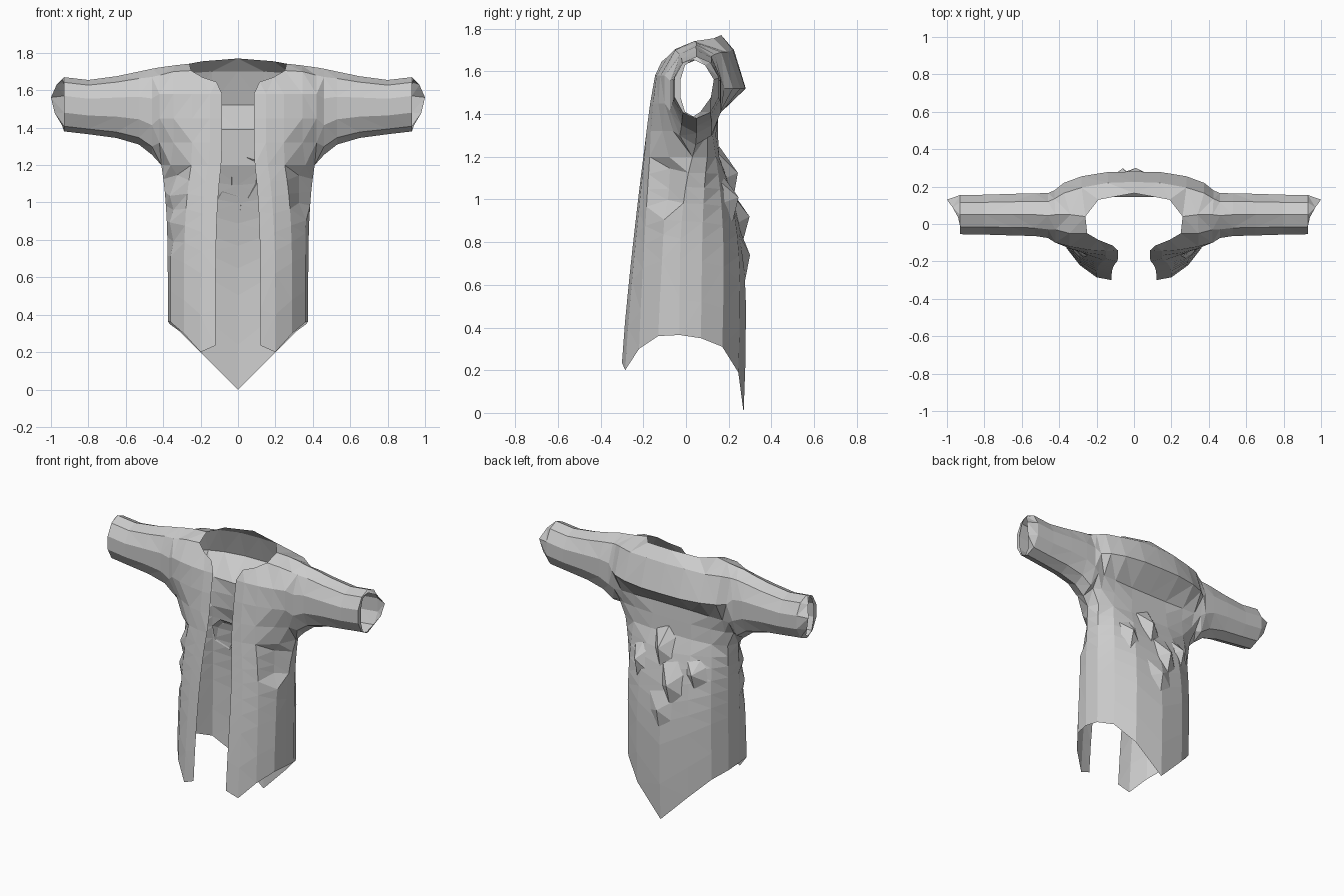
import bpy, bmesh, math, random

if "Cube" in bpy.data.objects:
    bpy.data.objects.remove(bpy.data.objects["Cube"])

random.seed(7)
Z_WAIST = 1.2


def make_object(name, grids):
    """grids: list of (rows of points, set of skipped quads, flip)"""
    bm = bmesh.new()
    for rows, skip, flip in grids:
        vs = [[bm.verts.new(p) for p in r] for r in rows]
        for i in range(len(vs) - 1):
            for k in range(len(vs[0]) - 1):
                if (i, k) in skip:
                    continue
                q = [vs[i][k], vs[i][k + 1], vs[i + 1][k + 1], vs[i + 1][k]]
                bm.faces.new(q[::-1] if flip else q)
    bmesh.ops.remove_doubles(bm, verts=bm.verts, dist=0.0005)
    bmesh.ops.triangulate(bm, faces=bm.faces)
    me = bpy.data.meshes.new(name)
    bm.to_mesh(me)
    bm.free()
    ob = bpy.data.objects.new(name, me)
    bpy.context.collection.objects.link(ob)
    return ob


def mirror(rows, s):
    return [[(s * x, y, z) for x, y, z in r] for r in rows]


# half outlines from the front opening, round the side, to the centre back
hem = [(.12, -.30, .235), (.20, -.285, .20), (.29, -.22, .30), (.36, -.13, .36),
       (.375, -.03, .365), (.365, .07, .35), (.31, .17, .31), (.19, .245, .19), (0, .27, 0)]
waist = [(.09, -.20), (.16, -.195), (.25, -.17), (.36, -.08), (.41, .03),
         (.38, .10), (.29, .14), (.15, .155), (0, .155)]
levels = [0, .2, .42, .54, .64, .74, .83, .91, 1]


def back_depth(y0, y1, t, w):
    return y0 + (y1 - y0) * t ** 4 + .015 * w * math.sin(math.pi * t)


def skirt_half():
    rows = []
    for n, t in enumerate(levels):
        row = []
        for j in range(9):
            (x0, y0, z0), (x1, y1) = hem[j], waist[j]
            x = x0 + (x1 - x0) * t ** 4
            y = y0 + (y1 - y0) * t ** 1.2 if j < 4 else back_depth(y0, y1, t, max(0, j - 4) / 4)
            z = z0 + (Z_WAIST - z0) * t
            # dented side folds
            if 3 <= n <= 7 and j == 3:
                d = random.choice((-.035, -.015, 0, .005))
                x, y, z = x + d, y - d * .3, z + random.uniform(-.025, .025)
            row.append((x, y, z))
        rows.append(row)
    return rows


make_object("coat_skirt", [(mirror(skirt_half(), s), set(), s < 0) for s in (1, -1)])


# ragged cloth patches standing off the back: centre x, top, bottom, half width
def back_surface(x, z):
    t = min(1, max(0, z / Z_WAIST))
    return back_depth(.27, .155, t, 1) - .75 * x * x


patches = bmesh.new()
for x, top, bottom, w in [(.04, 1.25, 1.0, .075), (-.06, 1.06, .78, .08), (.01, .86, .62, .085),
                          (-.21, 1.12, .90, .08), (.21, 1.14, .88, .07)]:
    h = top - bottom
    rim = [(x - .3 * w, top), (x + w, top - .12 * h), (x + .8 * w, top - .6 * h),
           (x, bottom), (x - w, top - .75 * h), (x - w, top - .25 * h)]
    rim = [patches.verts.new((a, back_surface(a, b), b)) for a, b in rim]
    zp = top - .5 * h
    peak = patches.verts.new((x, min(.3, back_surface(x, zp) + .06), zp))
    for a, b in zip(rim, rim[1:] + rim[:1]):
        patches.faces.new((b, a, peak))
bmesh.ops.recalc_face_normals(patches, faces=patches.faces)
mesh = bpy.data.meshes.new("ragged_patches")
patches.to_mesh(mesh)
patches.free()
bpy.context.collection.objects.link(bpy.data.objects.new("ragged_patches", mesh))

# yoke strips over the shoulder: front x, ridge x, back x, depths, top heights
strips = [
    (.085, 0, 0, [-.182, -.165, -.142, -.115, .165, .225, .28, .145, .15], [1.645, 1.77, 1.70]),
    (.15, .19, .14, [-.185, -.168, -.145, -.085, .13, .22, .278, .145, .15], [1.67, 1.755, 1.70]),
    (.245, .26, .28, [-.165, -.155, -.138, -.05, .04, .195, .255, .15, .14], [1.705, 1.742, 1.69]),
    (.345, .34, .375, [-.11, -.13, -.12, -.05, .05, .165, .22, .15, .125], [1.70, 1.733, 1.69]),
    (.42, .42, .425, [-.06, -.10, -.10, -.03, .05, .135, .18, .155, .10], [1.68, 1.722, 1.68]),
]
yoke = []
for j, (xf, xr, xb, ys, tops) in enumerate(strips):
    f, b = waist[j], waist[8 - j]
    xs = [xf] * 3 + [(.115, .19, .25, .345, .42)[j], xr] + [xb] * 4
    zs = [1.32, 1.45, 1.58] + tops + [1.52, 1.39, 1.30]
    yoke.append([(f[0], f[1], Z_WAIST)] + list(zip(xs, ys, zs)) + [(b[0], b[1], Z_WAIST)])
neck = {(0, 4), (1, 4)}
make_object("coat_yoke", [(mirror(yoke, s), neck, s > 0) for s in (1, -1)])


# sleeves continue from the outermost yoke strip
def ring(x, top, bottom, cy, ry):
    m, rz = (top + bottom) / 2, (top - bottom) / 2
    return [(x, cy - ry * math.sin(k * math.pi / 5), m - rz * math.cos(k * math.pi / 5))
            for k in range(11)]


sleeve = [yoke[-1],
          ring(.46, 1.715, 1.255, .045, .126),
          ring(.53, 1.70, 1.31, .05, .120),
          ring(.65, 1.675, 1.345, .05, .117),
          ring(.80, 1.655, 1.365, .05, .112),
          ring(.93, 1.67, 1.38, .05, .110)]
# folded cuff, pulled outward at the back
cuff = ring(.93, 1.655, 1.385, .028, .056)
pull = {5: .01, 6: .04, 7: .07, 8: .05, 9: .01}
cuff = [(x + pull.get(k, 0), y + pull.get(k, 0) * .7, z) for k, (x, y, z) in enumerate(cuff)]
sleeve.append(cuff)
for name, s in (("left_sleeve", 1), ("right_sleeve", -1)):
    make_object(name, [(mirror(sleeve, s), set(), s > 0)])
